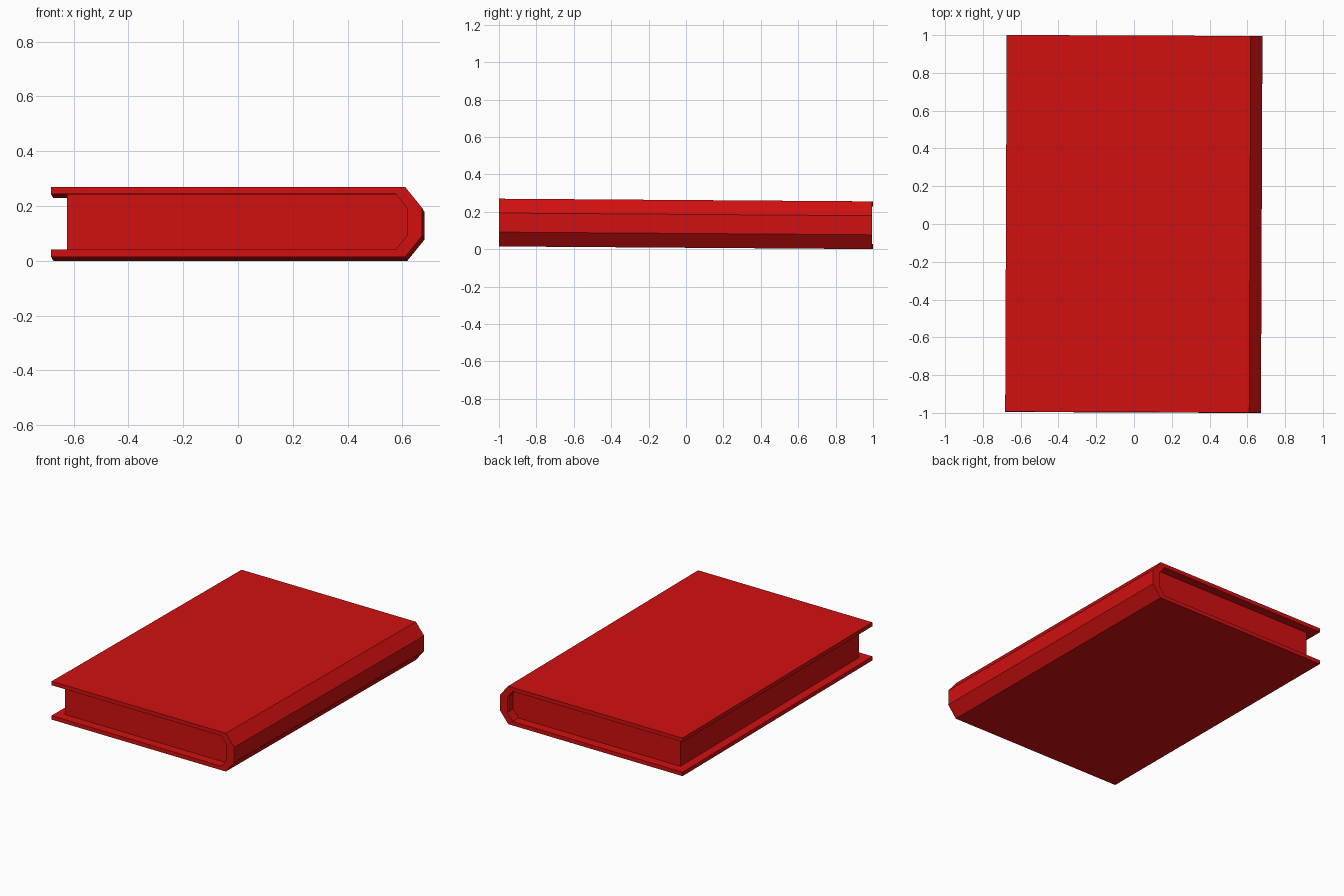
import bpy, bmesh
from mathutils import Matrix

cube = bpy.data.objects.get("Cube")
if cube:
    bpy.data.objects.remove(cube, do_unlink=True)

red = bpy.data.materials.new("red")
red.use_nodes = True
colour = (0.64, 0.005, 0.005, 1)
red.diffuse_color = colour
red.node_tree.nodes["Principled BSDF"].inputs["Base Color"].default_value = colour

# The whole book lies very slightly turned and tilted
pose = (Matrix.Translation((0, 0, 0.135))
        @ Matrix.Rotation(-0.004, 4, 'Z')
        @ Matrix.Rotation(-0.0072, 4, 'X'))


def mirrored(half):
    """Complete an upper half outline with its mirror image below."""
    return half + [(x, -z) for x, z in reversed(half)]


def extrude_profile(name, outline, half_length):
    """Extrude an x-z outline along y, centred on the origin."""
    bm = bmesh.new()
    face = bm.faces.new([bm.verts.new((x, -half_length, z)) for x, z in outline])
    result = bmesh.ops.extrude_face_region(bm, geom=[face])
    moved = [v for v in result["geom"] if isinstance(v, bmesh.types.BMVert)]
    bmesh.ops.translate(bm, vec=(0, 2 * half_length, 0), verts=moved)
    bmesh.ops.recalc_face_normals(bm, faces=bm.faces)
    mesh = bpy.data.meshes.new(name)
    bm.to_mesh(mesh)
    bm.free()
    mesh.materials.append(red)
    obj = bpy.data.objects.new(name, mesh)
    bpy.context.collection.objects.link(obj)
    obj.matrix_world = pose
    return obj


# Cover: two boards joined by a chamfered spine, open on the fore edge
outer = [(-0.678, 0.1275), (0.614, 0.1275), (0.676, 0.051)]
inner = [(-0.678, 0.101), (0.58, 0.101), (0.62, 0.051)]
extrude_profile("cover", mirrored(outer) + mirrored(inner)[::-1], 0.997)

# Page block: fills the inside of the spine, inset on the open edges
pages = [(-0.62, 0.101), (0.58, 0.101), (0.62, 0.051)]
extrude_profile("page_block", mirrored(pages), 0.937)
